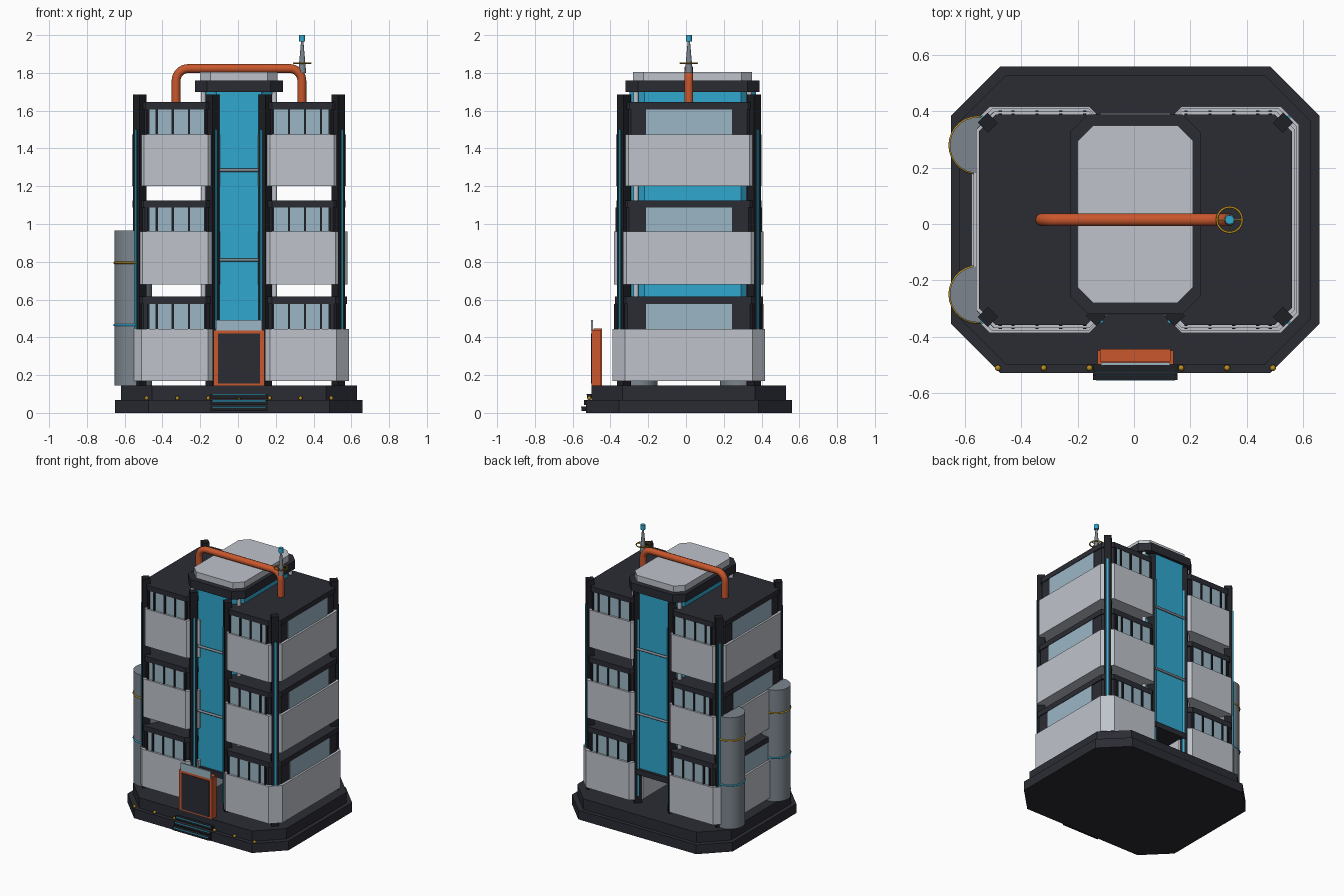
import bpy, bmesh, math
from mathutils import Vector, Matrix

if "Cube" in bpy.data.objects:
    bpy.data.objects.remove(bpy.data.objects["Cube"])

OX, OY = 0.005, 0.015  # tower axis


def mat(name, rgb):
    m = bpy.data.materials.new(name)
    m.diffuse_color = (*rgb, 1)
    m.use_nodes = True
    m.node_tree.nodes["Principled BSDF"].inputs["Base Color"].default_value = m.diffuse_color
    return m


DARK = mat("charcoal", (0.024, 0.025, 0.034))
BLACK = mat("near black", (0.013, 0.014, 0.018))
WHITE = mat("pale grey", (0.52, 0.55, 0.60))
CYAN = mat("cyan", (0.03, 0.39, 0.62))
GLASS = mat("window blue", (0.33, 0.47, 0.56))
ORANGE = mat("orange", (0.58, 0.095, 0.026))
STEEL = mat("tank grey", (0.20, 0.235, 0.27))
GOLD = mat("gold", (0.48, 0.27, 0.015))


def finish(name, bm, m, smooth=False):
    bmesh.ops.recalc_face_normals(bm, faces=bm.faces)
    me = bpy.data.meshes.new(name)
    bm.to_mesh(me)
    bm.free()
    me.materials.append(m)
    ob = bpy.data.objects.new(name, me)
    ob.location = (OX, OY, 0)
    bpy.context.collection.objects.link(ob)
    if smooth:
        bpy.ops.object.select_all(action='DESELECT')
        ob.select_set(True)
        bpy.context.view_layer.objects.active = ob
        bpy.ops.object.shade_smooth_by_angle(angle=math.radians(40))
    return ob


def octagon(name, x0, x1, y0, y1, c, z0, z1, m):
    """Upright prism on a rectangle with cut corners."""
    pts = [(x0 + c, y0), (x1 - c, y0), (x1, y0 + c), (x1, y1 - c),
           (x1 - c, y1), (x0 + c, y1), (x0, y1 - c), (x0, y0 + c)]
    bm = bmesh.new()
    f = bm.faces.new([bm.verts.new((x, y, z0)) for x, y in pts])
    top = bmesh.ops.extrude_face_region(bm, geom=[f])
    bmesh.ops.translate(bm, vec=(0, 0, z1 - z0),
                        verts=[v for v in top['geom'] if isinstance(v, bmesh.types.BMVert)])
    return finish(name, bm, m)


def box(name, c, s, m, turn=0):
    bm = bmesh.new()
    bmesh.ops.create_cube(bm, size=1, matrix=Matrix.Translation(c)
                          @ Matrix.Rotation(turn, 4, 'Z') @ Matrix.Diagonal((*s, 1)))
    return finish(name, bm, m)


def cone(name, x, y, z0, z1, r0, r1, m, n=24):
    bm = bmesh.new()
    bmesh.ops.create_cone(bm, cap_ends=True, segments=n, radius1=r0, radius2=r1, depth=z1 - z0,
                          matrix=Matrix.Translation((x, y, (z0 + z1) / 2)))
    return finish(name, bm, m, True)


def tube(name, path, r, m, closed=False):
    """Round pipe along a path."""
    cu = bpy.data.curves.new(name, 'CURVE')
    cu.dimensions = '3D'
    cu.bevel_depth, cu.bevel_resolution, cu.use_fill_caps = r, 3, True
    sp = cu.splines.new('POLY')
    sp.points.add(len(path) - 1)
    for p, co in zip(sp.points, path):
        p.co = (*co, 1)
    sp.use_cyclic_u = closed
    cu.materials.append(m)
    ob = bpy.data.objects.new(name, cu)
    ob.location = (OX, OY, 0)
    bpy.context.collection.objects.link(ob)


def ring(name, x, y, z, r, t, m):
    tube(name, [(x + r * math.cos(a * math.tau / 28), y + r * math.sin(a * math.tau / 28), z)
                for a in range(28)], t, m, True)


# Stepped base
octagon("base_lower", -.655, .655, -.545, .545, .175, 0, .068, DARK)
octagon("base_upper", -.625, .625, -.515, .515, .165, .068, .145, DARK)

# Base edge lights
for i in range(-3, 4):
    bm = bmesh.new()
    bmesh.ops.create_uvsphere(bm, u_segments=10, v_segments=6, radius=.011,
                              matrix=Matrix.Translation((i * .163, -.527, .078)))
    finish("base_light", bm, GOLD, True)

# Entrance steps with glowing edges
for i in range(3):
    front, top = -.569 + i * .015, .035 + i * .033
    box("step", (0, (front - .5) / 2, top - .0125), (.3, -.5 - front, .025), BLACK)
    box("step_light", (0, front - .0005, top - .004), (.28, .003, .007), CYAN)

# Entrance portal
box("door_frame", (0, -.49, .292), (.27, .05, .294), ORANGE)
box("door_frame_back", (0, -.482, .292), (.25, .045, .31), ORANGE)
box("door_panel", (0, -.515, .287), (.222, .008, .265), DARK)
box("door_sign_plate", (0, -.513, .465), (.245, .01, .055), GLASS)

# Central core, end caps and roof
octagon("core", -.2, .2, -.315, .355, .08, .40, 1.70, CYAN)
octagon("core_foot", -.2, .2, -.335, .375, .07, .36, .40, DARK)
octagon("core_cap", -.233, .233, -.335, .375, .065, 1.70, 1.76, DARK)
octagon("core_roof", -.205, .205, -.295, .335, .055, 1.76, 1.805, WHITE)
for sx in (-1, 1):
    for sy in (-1, 1):
        cone("core_pillar", sx * .188, .02 + sy * .3, .40, 1.70, .014, .014, WHITE, 12)
for y in (-.33, .37):
    for z in (.81, 1.285):
        tube("core_rail", [(-.125, y, z), (.125, y, z)], .009, STEEL)

# Wing pods: sill band, dark wall, cap and windows on each floor
FLOORS = [(.17, .445, .615, .582, .403), (.68, .96, 1.125, .575, .395), (1.2, 1.475, 1.645, .567, .385)]


def span(s, a, b):
    return (s * a, s * b) if s > 0 else (s * b, s * a)


for s in (-1, 1):
    for z0, z1, z2, hx, hy in FLOORS:
        octagon("pod_band", *span(s, .1, hx), -hy, hy, .065, z0, z1, WHITE)
        octagon("pod_wall", *span(s, .122, hx - .018), -hy + .018, hy - .018, .06, z1, z2 - .03, DARK)
        octagon("pod_cap", *span(s, .115, hx - .011), -hy + .011, hy - .011, .06, z2 - .038, z2, DARK)
        zc, h = (z1 + z2 - .038) / 2, z2 - .038 - z1
        box("side_window", (s * (hx - .017), 0, zc), (.006, .456, h), GLASS)
        for sy in (-1, 1):
            y = sy * (hy - .017)
            box("front_window", (s * .33, y, zc), (.3, .006, h), GLASS)
            for k in (.18, .265, .35, .435, .48):
                box("window_mullion", (s * k, y, zc), (.012, .02, h), BLACK)

# Corner and inner columns with cyan light strips on their outer faces
for s in (-1, 1):
    for sy in (-1, 1):
        for x, y, dx in ((.525, .345, 1), (.14, .342, -1)):
            d = Vector((s * dx, sy, 0)).normalized()
            a = math.atan2(d.y, d.x)
            p = Vector((s * x, sy * y, 0))
            box("column", p + Vector((0, 0, .915)), (.052, .05, 1.54), BLACK, a)
            box("column_light", p + d * .028 + Vector((0, 0, .85)), (.009, .012, 1.3), CYAN, a)

# Storage tanks with hoops on the left side
for y in (-.265, .265):
    cone("tank", -.56, y, .145, .965, .1, .1, STEEL, 32)
    ring("tank_hoop_upper", -.56, y, .795, .099, .006, GOLD)
    ring("tank_hoop_lower", -.56, y, .465, .099, .006, CYAN)

# Roof pipe with rounded bends
path = [(-.333, 0, 1.63)]
for cx, a0 in ((-.268, math.pi), (.268, math.pi / 2)):
    for i in range(9):
        a = a0 - i * math.pi / 16
        path.append((cx + .065 * math.cos(a), 0, 1.758 + .065 * math.sin(a)))
path.append((.333, 0, 1.63))
tube("roof_pipe", path, .0235, ORANGE)

# Antenna
cone("antenna_mast", .335, 0, 1.80, 1.97, .021, .006, STEEL, 16)
cone("antenna_tip", .335, 0, 1.965, 2.0, .016, .016, CYAN, 16)
ring("antenna_ring", .335, 0, 1.852, .045, .004, GOLD)
for a in (0, math.pi / 2):
    box("antenna_spoke", (.335, 0, 1.852), (.09, .004, .004), GOLD, a)
